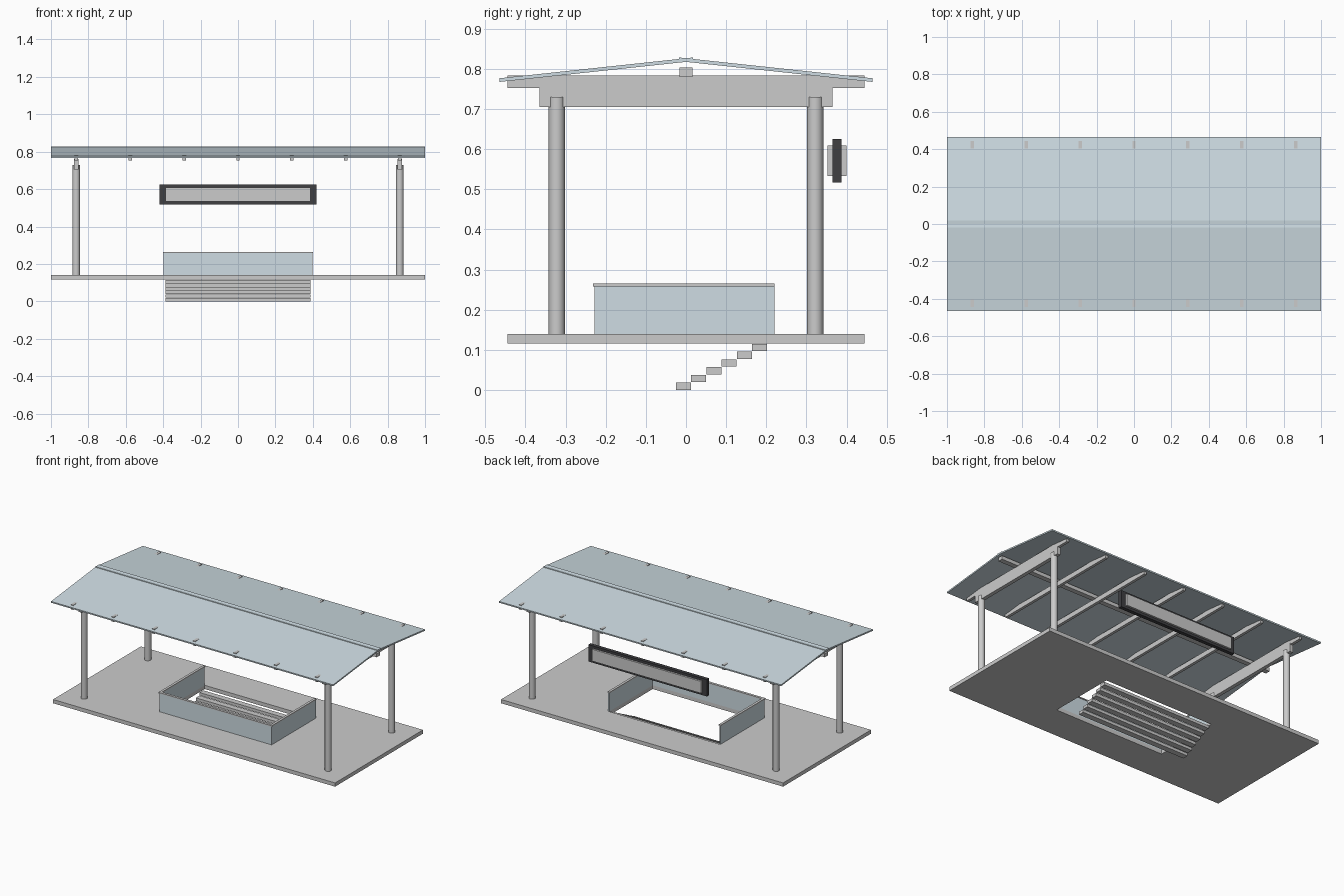
import bpy, math

if "Cube" in bpy.data.objects:
    bpy.data.objects.remove(bpy.data.objects["Cube"])

def material(name, rgb):
    m = bpy.data.materials.new(name)
    m.diffuse_color = (*rgb, 1)
    m.use_nodes = True
    m.node_tree.nodes["Principled BSDF"].inputs["Base Color"].default_value = m.diffuse_color
    return m

glass = material("pale_glass", (0.62, 0.72, 0.77))
dark = material("dark_frame", (0.05, 0.05, 0.055))

def box(name, x, y, z, mat=None):
    """Axis-aligned box from (min, max) ranges."""
    bpy.ops.mesh.primitive_cube_add(size=1, location=[sum(r) / 2 for r in (x, y, z)])
    o = bpy.context.object
    o.name = name
    o.scale = [r[1] - r[0] for r in (x, y, z)]
    bpy.ops.object.transform_apply(location=False, rotation=False, scale=True)
    if mat:
        o.data.materials.append(mat)
    return o

# Platform with stairwell opening
HX, HY = 0.39, 0.22
platform = box("platform", (-1, 1), (-0.445, 0.445), (0.116, 0.14))
cutter = box("stairwell_cutter", (-HX, HX), (-HY, HY), (0, 0.3))
cutter.hide_render = True
cutter.hide_set(True)
cut = platform.modifiers.new("stairwell", "BOOLEAN")
cut.operation = "DIFFERENCE"
cut.solver = "EXACT"
cut.object = cutter

# Stair treads climbing towards the back
for i in range(6):
    y, z = -0.025 + 0.038 * i, 0.0193 * i
    box(f"stair_tread_{i + 1}", (-0.388, 0.388), (y, y + 0.037), (z, z + 0.0185))

# Glass balustrade on three sides with cap rails
T = 0.008
box("front_glass", (-HX - T, HX + T), (-HY - T, -HY), (0.14, 0.258), glass)
box("front_rail", (-HX - 0.012, HX + 0.012), (-HY - 0.012, -HY + 0.004), (0.258, 0.265))
for side, s in (("left", -1), ("right", 1)):
    box(f"{side}_glass", sorted((s * HX, s * (HX + T))), (-HY, HY), (0.14, 0.258), glass)
    box(f"{side}_rail", sorted((s * (HX - 0.004), s * (HX + 0.012))),
        (-HY + 0.004, HY), (0.258, 0.265))

# Round columns and the cross beams on top of them
for side, s in (("left", -1), ("right", 1)):
    x = s * 0.865
    for end, y in (("front", -0.322), ("back", 0.322)):
        bpy.ops.mesh.primitive_cylinder_add(vertices=32, radius=0.02, depth=0.59,
                                            location=(x, y, 0.435))
        bpy.context.object.name = f"{side}_{end}_column"
        bpy.ops.object.shade_smooth_by_angle()
    box(f"{side}_cross_beam", (x - 0.012, x + 0.012), (-0.365, 0.365), (0.705, 0.76))

# Rafters and ridge beam
for i in range(7):
    x = -0.865 + i * 0.865 / 3
    box(f"rafter_{i + 1}", (x - 0.009, x + 0.009), (-0.445, 0.445), (0.752, 0.783))
box("ridge_beam", (-0.995, 0.995), (-0.016, 0.016), (0.78, 0.803))

# Two sloped roof panels crossing slightly at the ridge
slope = math.atan2(0.05, 0.465)
length = 0.483 / math.cos(slope)
for side, s in (("front", -1), ("back", 1)):
    panel = box(f"{side}_roof_panel", (-1, 1), (-length / 2, length / 2), (-0.0045, 0.0045), glass)
    y = (0.465 - 0.018) / 2
    panel.location = (0, s * y, 0.822 - y * 0.05 / 0.465)
    panel.rotation_euler.x = -s * slope

# Hanging display board with dark frame
box("sign_frame", (-0.42, 0.42), (0.365, 0.388), (0.517, 0.625), dark)
box("sign_panel", (-0.388, 0.388), (0.353, 0.4), (0.533, 0.609))
